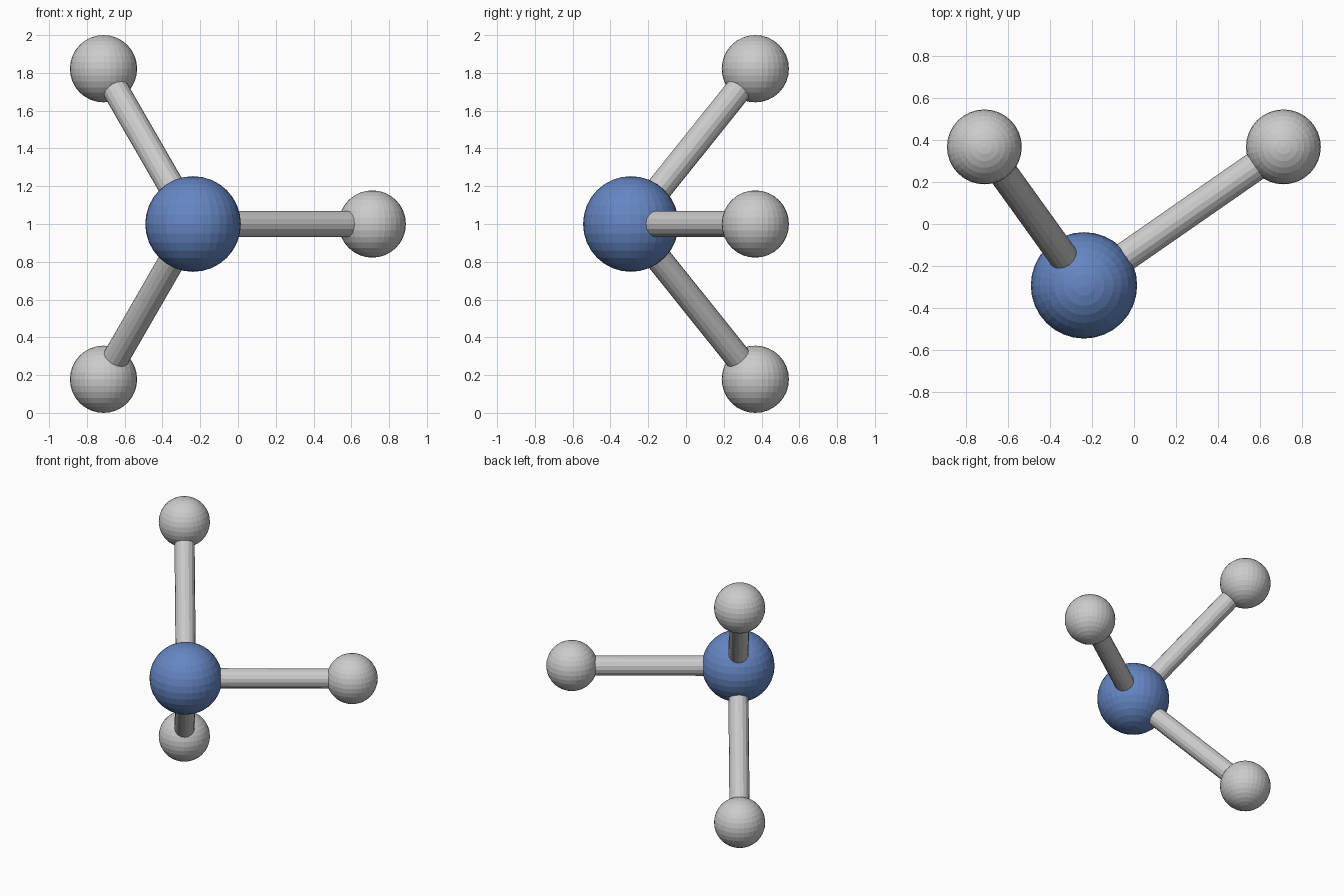
import bpy
from mathutils import Vector

if "Cube" in bpy.data.objects:
    bpy.data.objects.remove(bpy.data.objects["Cube"])

CENTRE = Vector((-0.238, -0.292, 1.0))
OUTER = [Vector((0.711, 0.367, 1.0)),
         Vector((-0.712, 0.367, 1.822)),
         Vector((-0.712, 0.367, 0.178))]


def ball(name, loc, radius):
    bpy.ops.mesh.primitive_uv_sphere_add(segments=32, ring_count=16, radius=radius,
                                         location=loc)
    obj = bpy.context.object
    obj.name = name
    return obj


def rod(name, a, b, radius):
    d = b - a
    bpy.ops.mesh.primitive_cylinder_add(vertices=16, radius=radius, depth=d.length,
                                        location=(a + b) / 2,
                                        rotation=d.to_track_quat('Z', 'Y').to_euler())
    bpy.context.object.name = name


# Large blue centre ball
blue = bpy.data.materials.new("blue")
blue.diffuse_color = (0.13, 0.24, 0.55, 1)
blue.use_nodes = True
blue.node_tree.nodes["Principled BSDF"].inputs["Base Color"].default_value = blue.diffuse_color
ball("centre_ball", CENTRE, 0.253).data.materials.append(blue)

# Three small grey balls, each joined to the centre by a rod
for i, p in enumerate(OUTER, 1):
    ball(f"outer_ball_{i}", p, 0.178)
    rod(f"bond_rod_{i}", CENTRE, p, 0.07)
